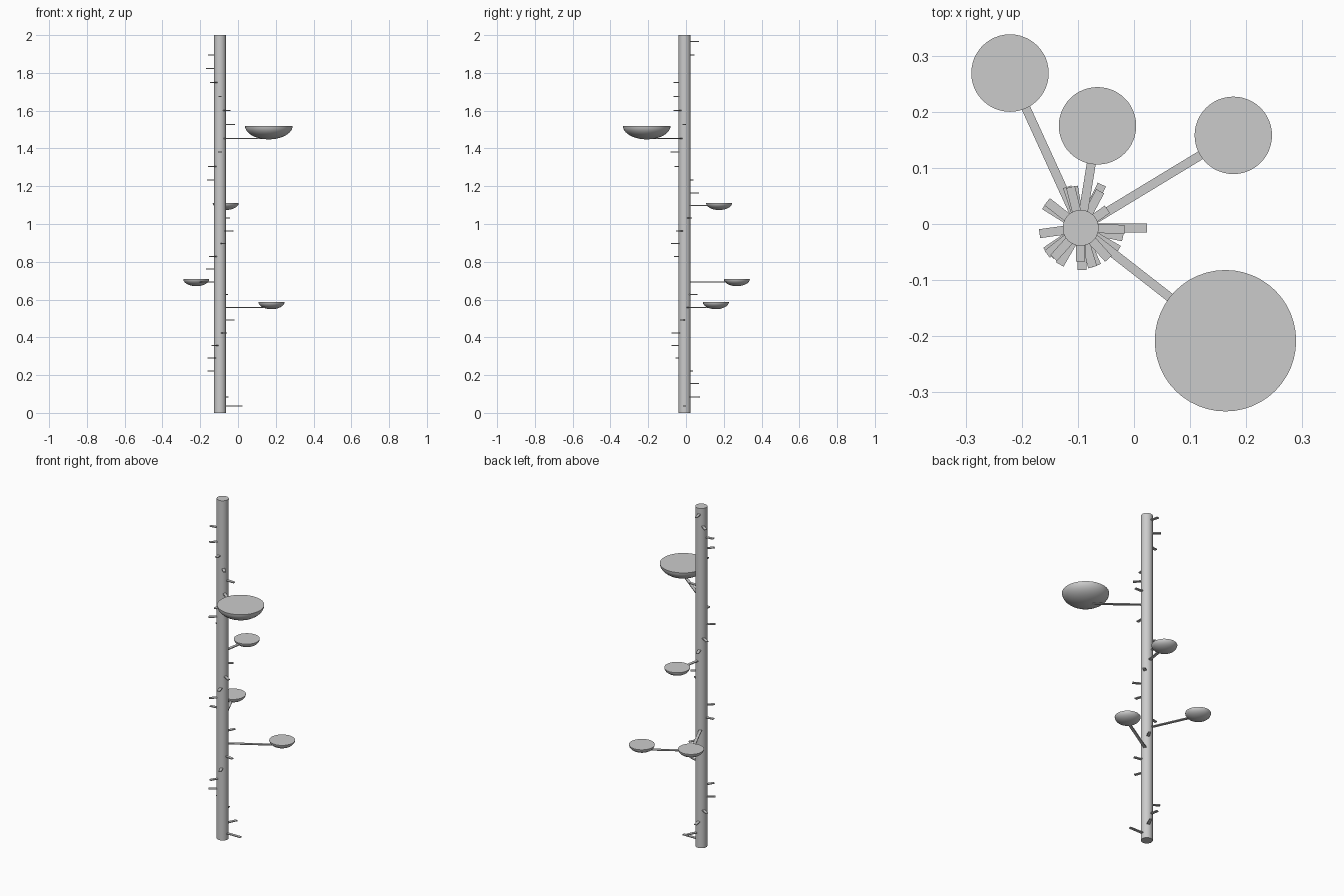
import bpy, bmesh
from math import cos, sin, pi, radians, atan2, hypot
from mathutils import Matrix

if "Cube" in bpy.data.objects:
    bpy.data.objects.remove(bpy.data.objects["Cube"])

CX, CY = -0.095, -0.007   # pole axis


def finish(bm, name, smooth=False):
    bmesh.ops.recalc_face_normals(bm, faces=bm.faces)
    me = bpy.data.meshes.new(name)
    bm.to_mesh(me)
    bm.free()
    ob = bpy.data.objects.new(name, me)
    bpy.context.collection.objects.link(ob)
    if smooth:
        bpy.context.view_layer.objects.active = ob
        ob.select_set(True)
        bpy.ops.object.shade_smooth_by_angle(angle=radians(40))
        ob.select_set(False)
    return ob


def bar(name, z, angle, length, width=0.016, thick=0.005):
    # flat strip running outwards from the pole axis
    bm = bmesh.new()
    m = (Matrix.Translation((CX, CY, z)) @ Matrix.Rotation(angle, 4, 'Z')
         @ Matrix.Translation((length / 2, 0, 0))
         @ Matrix.Diagonal((length, width, thick, 1)))
    bmesh.ops.create_cube(bm, size=1, matrix=m)
    finish(bm, name)


def bowl(name, x, y, top, r, depth, segs=48, rings=10):
    # flat-topped half ellipsoid
    bm = bmesh.new()
    prev = None
    for i in range(rings):
        a = i / rings * pi / 2
        ring = [bm.verts.new((x + r * cos(a) * cos(2 * pi * j / segs),
                              y + r * cos(a) * sin(2 * pi * j / segs),
                              top - depth * sin(a))) for j in range(segs)]
        if prev is None:
            bm.faces.new(ring)
        else:
            for j in range(segs):
                k = (j + 1) % segs
                bm.faces.new((prev[j], prev[k], ring[k], ring[j]))
        prev = ring
    tip = bm.verts.new((x, y, top - depth))
    for j in range(segs):
        bm.faces.new((prev[j], prev[(j + 1) % segs], tip))
    finish(bm, name, True)


# central pole
bm = bmesh.new()
bmesh.ops.create_cone(bm, cap_ends=True, segments=40, radius1=0.032, radius2=0.032,
                      depth=2, matrix=Matrix.Translation((CX, CY, 1)))
finish(bm, "pole", True)

# bowls on long arms: x, y, rim height, radius, depth, arm height
bowls = [(0.177, 0.158, 0.587, 0.069, 0.038, 0.558),
         (-0.221, 0.269, 0.709, 0.069, 0.038, 0.693),
         (-0.065, 0.175, 1.112, 0.069, 0.038, 1.099),
         (0.163, -0.208, 1.519, 0.126, 0.071, 1.453)]
for i, (x, y, top, r, d, z) in enumerate(bowls, 1):
    bowl(f"bowl_{i}", x, y, top, r, d)
    bar(f"bowl_arm_{i}", z, atan2(y - CY, x - CX), hypot(x - CX, y - CY))

# short pegs winding round the pole: height, angle, length
pegs = [(0.036, 0, 0.118), (0.085, 64, 0.086), (0.155, 100, 0.075), (0.222, 148, 0.072),
        (0.290, 214, 0.075), (0.356, 240, 0.075), (0.424, 293, 0.073), (0.492, 348, 0.077),
        (0.627, 62, 0.074), (0.762, 188, 0.074), (0.829, 223, 0.073), (0.896, 287, 0.073),
        (0.964, 330, 0.078), (1.031, 35, 0.058), (1.165, 108, 0.077), (1.234, 148, 0.076),
        (1.304, 218, 0.076), (1.380, 272, 0.075), (1.526, 358, 0.078), (1.600, 312, 0.074),
        (1.675, 270, 0.060), (1.749, 228, 0.072), (1.823, 188, 0.074), (1.894, 142, 0.076),
        (1.965, 104, 0.075)]
for i, (z, a, length) in enumerate(pegs, 1):
    bar(f"peg_{i}", z, radians(a), length)
